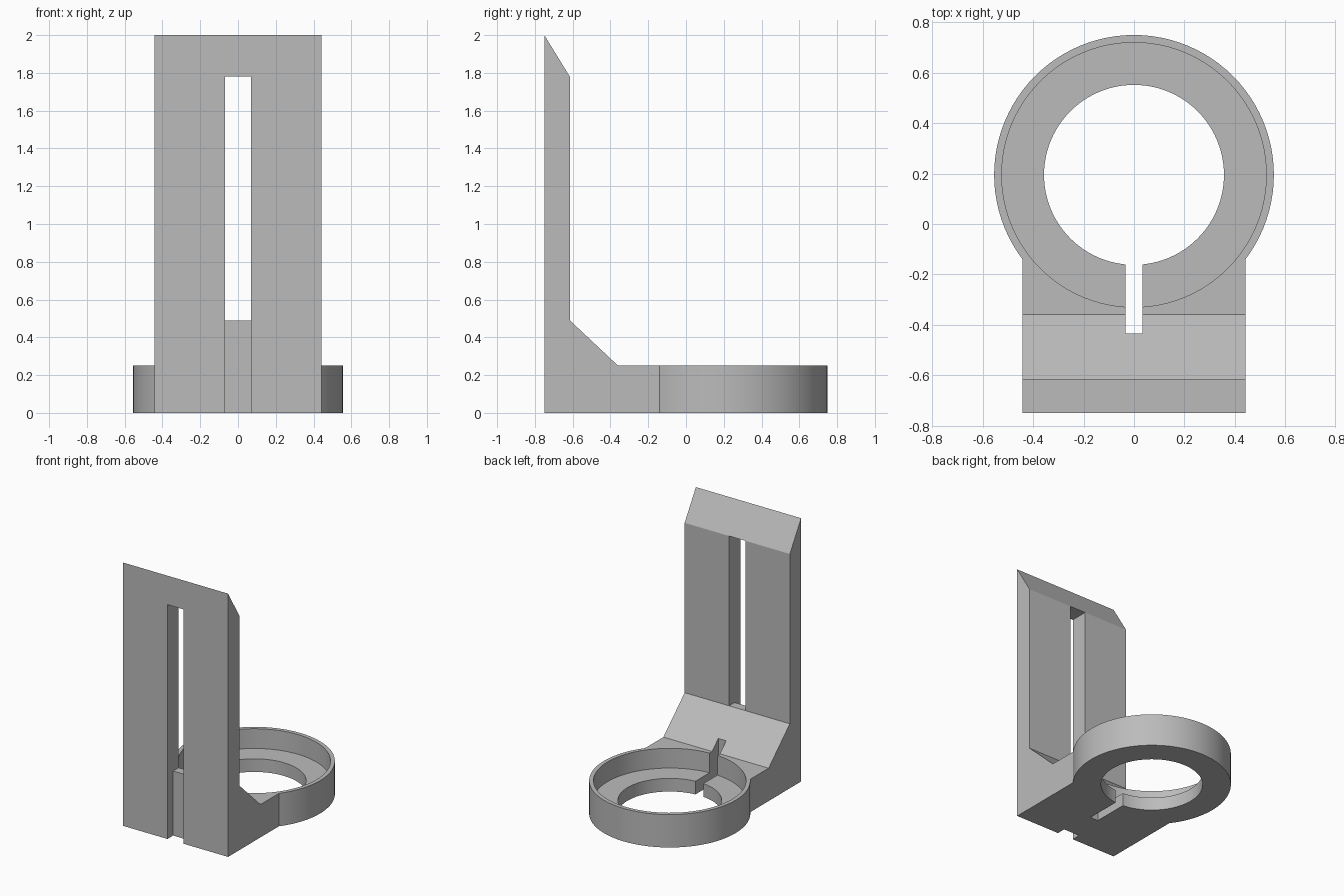
import bpy, bmesh, math

if "Cube" in bpy.data.objects:
    bpy.data.objects.remove(bpy.data.objects["Cube"])

RING_Y = 0.195   # centre of the ring
SEGS = 96

grey = bpy.data.materials.new("plain grey")
grey.diffuse_color = (0.5, 0.5, 0.5, 1)
grey.use_nodes = True
grey.node_tree.nodes["Principled BSDF"].inputs["Base Color"].default_value = grey.diffuse_color


def make(name, bm):
    bmesh.ops.recalc_face_normals(bm, faces=bm.faces)
    mesh = bpy.data.meshes.new(name)
    bm.to_mesh(mesh)
    bm.free()
    mesh.materials.append(grey)
    obj = bpy.data.objects.new(name, mesh)
    bpy.context.collection.objects.link(obj)
    return obj


def prism(name, profile, half_width):
    """Extrude a (y, z) side profile across x."""
    bm = bmesh.new()
    face = bm.faces.new([bm.verts.new((-half_width, y, z)) for y, z in profile])
    ext = bmesh.ops.extrude_face_region(bm, geom=[face])
    verts = [v for v in ext["geom"] if isinstance(v, bmesh.types.BMVert)]
    bmesh.ops.translate(bm, verts=verts, vec=(2 * half_width, 0, 0))
    return make(name, bm)


def box(name, half_width, y0, y1, z0, z1):
    return prism(name, [(y0, z0), (y1, z0), (y1, z1), (y0, z1)], half_width)


def disc(name, radius, z0, z1):
    bm = bmesh.new()
    bmesh.ops.create_cone(bm, cap_ends=True, segments=SEGS, radius1=radius,
                          radius2=radius, depth=z1 - z0)
    bmesh.ops.translate(bm, verts=bm.verts, vec=(0, RING_Y, (z0 + z1) / 2))
    return make(name, bm)


def combine(target, other, operation):
    mod = target.modifiers.new(operation.title(), 'BOOLEAN')
    mod.operation = operation
    mod.solver = 'EXACT'
    mod.object = other
    bpy.context.view_layer.objects.active = target
    bpy.ops.object.modifier_apply(modifier=mod.name)
    bpy.data.objects.remove(other)


# Upright plate with bevelled top, sloped gusset and foot, in one side profile
bracket = prism("bracket", [(-0.75, 0), (0.0, 0), (0.0, 0.25), (-0.36, 0.25),
                            (-0.615, 0.49), (-0.615, 1.78), (-0.75, 2.0)], 0.442)

# Round holder joined to the foot
combine(bracket, disc("holder_disc", 0.555, 0, 0.25), 'UNION')

# Recessed seat, through hole and narrow cable slot
combine(bracket, disc("seat_cutter", 0.525, 0.1, 0.4), 'DIFFERENCE')
combine(bracket, disc("hole_cutter", 0.357, -0.1, 0.4), 'DIFFERENCE')
combine(bracket, box("cable_slot_cutter", 0.033, -0.435, 0.1, -0.1, 0.6), 'DIFFERENCE')

# Long window through the plate, continuing as a shallow groove to the base
combine(bracket, box("window_cutter", 0.068, -0.9, -0.5, 0.49, 1.78), 'DIFFERENCE')
combine(bracket, box("groove_cutter", 0.068, -0.9, -0.682, -0.1, 0.6), 'DIFFERENCE')

# Smooth the round walls, keep corners sharp
bpy.ops.object.select_all(action='DESELECT')
bracket.select_set(True)
bpy.context.view_layer.objects.active = bracket
bpy.ops.object.shade_smooth_by_angle(angle=math.radians(25))
